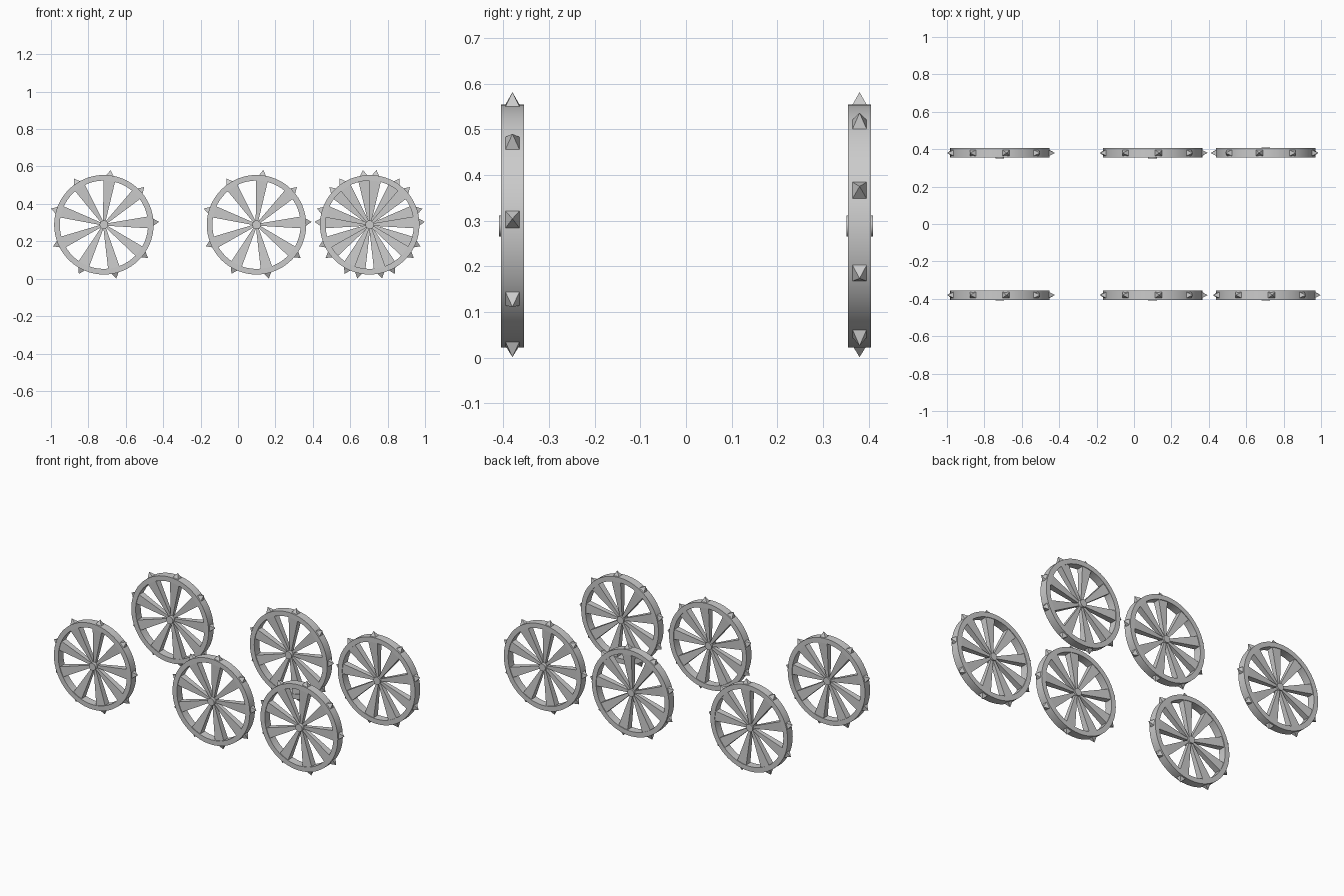
import bpy, bmesh
from math import pi, cos, sin, radians
from mathutils import Matrix

if "Cube" in bpy.data.objects:
    bpy.data.objects.remove(bpy.data.objects["Cube"])

R_OUT, R_IN, HALF_W = 0.266, 0.236, 0.025
N, START = 9, radians(3)


def finish(bm, name):
    bmesh.ops.recalc_face_normals(bm, faces=bm.faces)
    me = bpy.data.meshes.new(name)
    bm.to_mesh(me)
    bm.free()
    return me


def around(make):
    """Repeat a part built along +x around the wheel axis (y)."""
    bm = bmesh.new()
    for i in range(N):
        verts = make(bm)
        bmesh.ops.transform(bm, verts=verts,
                            matrix=Matrix.Rotation(-(START + i * 2 * pi / N), 4, 'Y'))
    return bm


# Rim: rectangular section swept around the axle
def rim():
    bm = bmesh.new()
    n = 64
    section = [(R_OUT, -HALF_W), (R_OUT, HALF_W), (R_IN, HALF_W), (R_IN, -HALF_W)]
    rings = [[bm.verts.new((r * cos(2 * pi * i / n), y, r * sin(2 * pi * i / n)))
              for r, y in section] for i in range(n)]
    for i in range(n):
        a, b = rings[i], rings[(i + 1) % n]
        for j in range(4):
            k = (j + 1) % 4
            bm.faces.new((a[j], a[k], b[k], b[j]))
    return finish(bm, "rim")


# Spoke: bar that widens from hub to rim
def spoke(bm):
    v = bmesh.ops.create_cube(bm, size=1)["verts"]
    for p in v:
        outer = p.co.x > 0
        p.co.x = 0.242 if outer else 0.012
        p.co.z *= 0.064 if outer else 0.012
        p.co.y *= 0.042 if outer else 0.020
    return v


# Stud: four-sided pyramid on the tread
def stud(bm):
    base = [bm.verts.new((0.260, y, z)) for y, z in
            ((-0.018, -0.022), (0.018, -0.022), (0.018, 0.022), (-0.018, 0.022))]
    tip = bm.verts.new((0.295, 0, 0))
    bm.faces.new(base)
    for i in range(4):
        bm.faces.new((base[i], base[(i + 1) % 4], tip))
    return base + [tip]


# Hub: short axle stub, slightly proud of the outer face
def hub():
    bm = bmesh.new()
    bmesh.ops.create_cone(bm, cap_ends=True, segments=16, radius1=0.023, radius2=0.023,
                          depth=0.05, matrix=Matrix.Translation((0, -0.004, 0))
                          @ Matrix.Rotation(pi / 2, 4, 'X'))
    return finish(bm, "hub")


parts = {"rim": rim(), "spokes": finish(around(spoke), "spokes"),
         "studs": finish(around(stud), "studs"), "hub": hub()}

# Six wheels; the back right one is turned about to face the other way
for xname, x in (("left", -0.717), ("middle", 0.099), ("right", 0.704)):
    for yname, y in (("front", -0.38), ("back", 0.38)):
        turn = pi if (xname, yname) == ("right", "back") else 0
        for part, mesh in parts.items():
            ob = bpy.data.objects.new(f"{yname}_{xname}_wheel_{part}", mesh)
            ob.location = (x, y, 0.2885)
            ob.rotation_euler = (0, 0, turn)
            bpy.context.collection.objects.link(ob)
            if part in ("rim", "hub") and turn == 0 and mesh.users == 1:
                bpy.context.view_layer.objects.active = ob
                ob.select_set(True)
                bpy.ops.object.shade_smooth_by_angle()
                ob.select_set(False)
